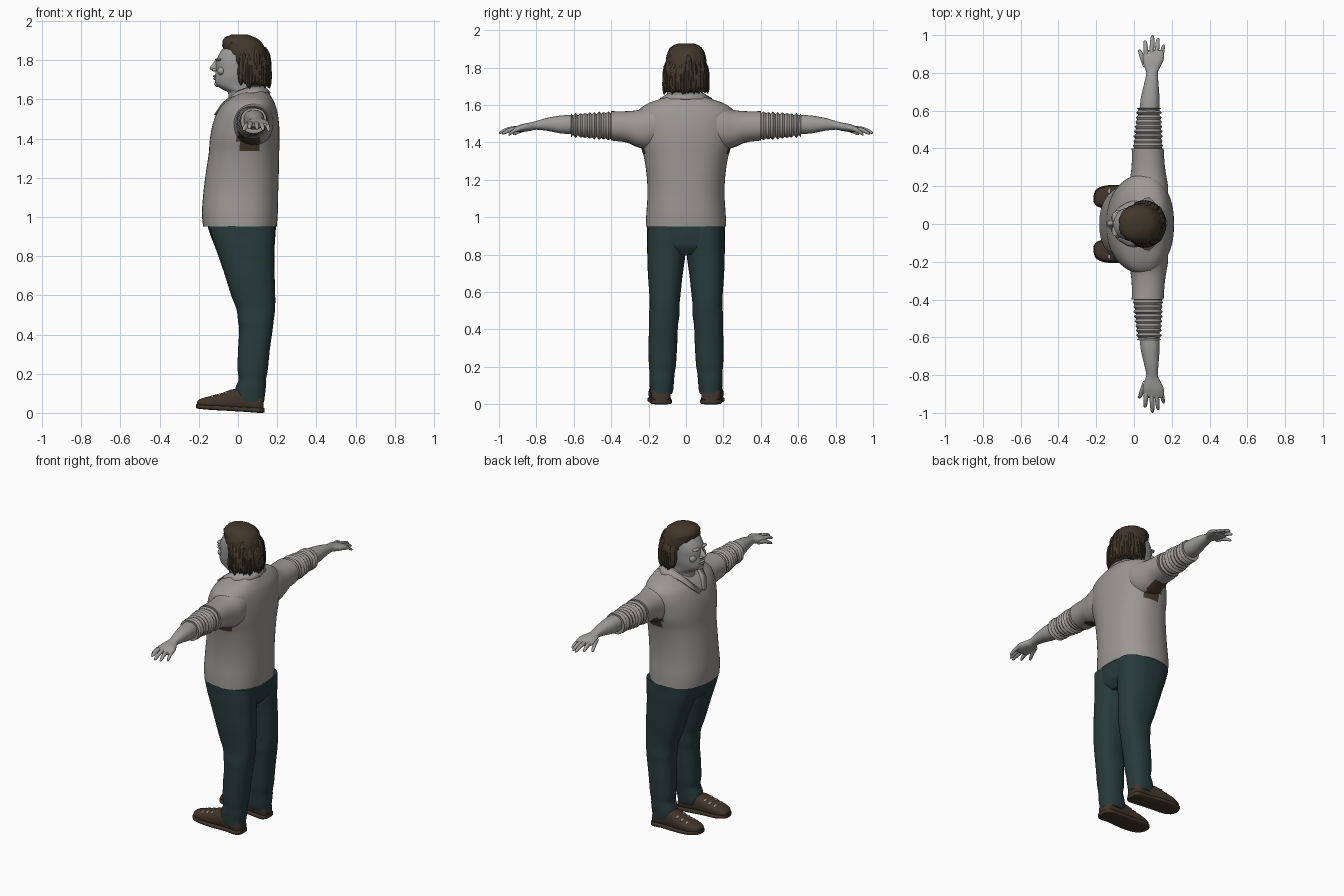
import bpy, bmesh, math, random
from mathutils import Vector

random.seed(4)


def material(name, r, g, b):
    m = bpy.data.materials.new(name)
    m.diffuse_color = (r, g, b, 1)
    return m


SHIRT = material("grey shirt", 0.33, 0.315, 0.295)
SKIN = material("pale skin", 0.34, 0.335, 0.33)
HAIR = material("brown hair", 0.055, 0.038, 0.024)
DENIM = material("dark teal trousers", 0.021, 0.043, 0.044)
LEATHER = material("brown leather", 0.055, 0.036, 0.023)
PATCH = material("brown underarm", 0.06, 0.042, 0.025)


def loft(bm, axis, rows, n=32, steps=4, p=2.2):
    """Rounded sections along an axis; row = position, two extents (or one half width)."""
    rows = [Vector(r if len(r) == 5 else (r[0], r[1], r[2], -r[3], r[3])) for r in rows]
    secs = []
    for i in range(len(rows) - 1):
        p0, p1, p2 = rows[max(i - 1, 0)], rows[i], rows[i + 1]
        p3 = rows[min(i + 2, len(rows) - 1)]
        for k in range(steps):
            t = k / steps
            secs.append(0.5 * (2 * p1 + (p2 - p0) * t + (2 * p0 - 5 * p1 + 4 * p2 - p3) * t * t
                               + (3 * p1 - p0 - 3 * p2 + p3) * t ** 3))
    secs.append(rows[-1])
    rings = []
    for t, a0, a1, b0, b1 in secs:
        ring = []
        for k in range(n):
            ang = 2 * math.pi * k / n
            c, s = math.cos(ang), math.sin(ang)
            c = math.copysign(abs(c) ** (2 / p), c)
            s = math.copysign(abs(s) ** (2 / p), s)
            co = [(a0 + a1) / 2 + c * (a1 - a0) / 2, (b0 + b1) / 2 + s * (b1 - b0) / 2]
            co.insert(axis, t)
            ring.append(bm.verts.new(co))
        rings.append(ring)
    for r, q in zip(rings, rings[1:]):
        for k in range(n):
            bm.faces.new((r[k], r[(k + 1) % n], q[(k + 1) % n], q[k]))
    bm.faces.new(rings[0])
    bm.faces.new(rings[-1])


def blob(bm, centre, size):
    """Ellipsoid with the given radii."""
    new = bmesh.ops.create_uvsphere(bm, u_segments=16, v_segments=10, radius=1)["verts"]
    for v in new:
        v.co = Vector([c + s * q for c, s, q in zip(centre, size, v.co)])


def finish(bm, name, mats, mirror=False, rule=None):
    bmesh.ops.recalc_face_normals(bm, faces=bm.faces)
    bm.normal_update()
    if rule:
        for f in bm.faces:
            f.material_index = rule(f.calc_center_median(), f.normal)
    me = bpy.data.meshes.new(name)
    bm.to_mesh(me)
    bm.free()
    for m in mats:
        me.materials.append(m)
    ob = bpy.data.objects.new(name, me)
    bpy.context.collection.objects.link(ob)
    if mirror:
        mod = ob.modifiers.new("mirror", "MIRROR")
        mod.use_axis = (False, True, False)
    return ob


# Shirt body with open neck and brown underarms
def body_rule(c, nrm):
    if c.x < 0.02 and abs(c.y) < (c.z - 1.51) * 0.6:
        return 1
    return 2 if 0 < c.x < 0.11 and abs(c.y) > 0.15 and 1.34 < c.z < 1.45 else 0


bm = bmesh.new()
loft(bm, 2, [(.95, -.178, .198, .215), (1.02, -.184, .203, .212), (1.12, -.177, .205, .206),
             (1.22, -.165, .208, .21), (1.32, -.150, .21, .225), (1.40, -.143, .212, .248),
             (1.47, -.130, .21, .258), (1.53, -.108, .202, .262), (1.575, -.08, .19, .25),
             (1.61, -.04, .172, .20), (1.635, -.012, .155, .13), (1.655, .0, .14, .085)],
     n=64, steps=5, p=2.3)
finish(bm, "shirt_body", [SHIRT, SKIN, PATCH], rule=body_rule)

# Sleeves, with rolled folds towards the elbow
bm = bmesh.new()
loft(bm, 1, [(.14, -.03, .18, 1.38, 1.612), (.20, -.03, .18, 1.365, 1.592),
             (.26, -.018, .17, 1.375, 1.573), (.32, -.012, .162, 1.40, 1.567),
             (.40, -.012, .157, 1.41, 1.567)], n=48, steps=6)
folds = []
for i in range(19):
    u = i / 18
    e = 0.005 * (-1) ** i * (0.5 + random.random())
    folds.append((.39 + .225 * u, -.005 + .025 * u - e, .15 - .01 * u + e,
                  1.415 + .018 * u - e, 1.562 - .012 * u + e))
loft(bm, 1, folds, n=32, steps=3)
finish(bm, "sleeve", [SHIRT, PATCH], True,
       lambda c, nrm: int(0 < c.x < .11 and c.y < .33 and nrm.z < -.5))

# Collar: a folded strip around the neck opening
bm = bmesh.new()
inner = [(.135, 0, 1.668), (.115, .06, 1.668), (.07, .085, 1.668), (0, .082, 1.645),
         (-.06, .056, 1.60), (-.116, .008, 1.53)]
outer = [(.168, 0, 1.635), (.145, .085, 1.635), (.08, .14, 1.637), (-.035, .115, 1.618),
         (-.087, .085, 1.575), (-.122, .035, 1.523)]
a = [bm.verts.new(q) for q in inner]
b = [bm.verts.new(q) for q in outer]
for i in range(5):
    bm.faces.new((a[i], b[i], b[i + 1], a[i + 1]))
collar = finish(bm, "collar", [SHIRT], True)
collar.modifiers.new("thickness", "SOLIDIFY").thickness = 0.008

# Forearms and palms
bm = bmesh.new()
loft(bm, 1, [(.58, .028, .132, 1.447, 1.547), (.66, .035, .135, 1.447, 1.545),
             (.74, .053, .13, 1.462, 1.532), (.80, .065, .126, 1.468, 1.515),
             (.83, .055, .138, 1.463, 1.507), (.87, .047, .157, 1.458, 1.500),
             (.905, .05, .158, 1.455, 1.488), (.92, .06, .15, 1.46, 1.48)])
finish(bm, "forearm", [SKIN], True)

# Fingers and thumb: start (x, y, z), tip (x, y, z), radius
bm = bmesh.new()
for s, e, r in [((.066, .89, 1.475), (.058, .972, 1.452), .0125),
                ((.093, .89, 1.476), (.098, 1.0, 1.450), .0125),
                ((.118, .89, 1.474), (.128, .985, 1.445), .012),
                ((.144, .88, 1.472), (.157, .95, 1.440), .011),
                ((.062, .83, 1.475), (.028, .925, 1.443), .0135)]:
    rows = []
    for u, k in [(0, 1), (.3, 1), (.6, .95), (.85, .8), (.96, .5), (1, .15)]:
        x, y, z = Vector(s).lerp(Vector(e), u)
        z += 0.008 * math.sin(math.pi * u)
        rows.append((y, x - r * k, x + r * k, z - r * k, z + r * k))
    loft(bm, 1, rows, n=12, steps=2, p=2)
finish(bm, "fingers", [SKIN], True)

# Trouser hips and legs
bm = bmesh.new()
loft(bm, 2, [(.80, -.06, .15, .12), (.84, -.11, .18, .19), (.88, -.13, .188, .205),
             (.92, -.145, .192, .208), (.97, -.16, .194, .208)], n=48, p=2.4)
finish(bm, "trouser_hips", [DENIM])
bm = bmesh.new()
loft(bm, 2, [(.055, -.005, .133, .075, .19), (.08, -.02, .136, .068, .193),
             (.13, -.012, .142, .064, .196), (.17, .003, .143, .06, .195),
             (.22, -.002, .152, .053, .199), (.32, .0, .162, .047, .2),
             (.42, .006, .176, .043, .198), (.47, .0, .182, .036, .199),
             (.53, -.008, .189, .035, .194), (.60, -.035, .19, .028, .197),
             (.70, -.066, .187, .017, .204), (.80, -.10, .185, .003, .207),
             (.87, -.125, .188, .0, .208), (.95, -.148, .19, .0, .206)], n=40, p=2.4)
finish(bm, "trouser_leg", [DENIM], True)

# Shoes: upper and sole
bm = bmesh.new()
loft(bm, 0, [(-.208, .115, .15, .035, .058), (-.195, .10, .18, .028, .07),
             (-.15, .087, .198, .022, .084), (-.08, .085, .2, .016, .102),
             (-.02, .083, .193, .012, .122), (.05, .082, .185, .008, .115),
             (.11, .083, .184, .004, .10), (.13, .10, .165, .006, .075)], p=2.6)
loft(bm, 0, [(-.214, .12, .15, .024, .044), (-.2, .097, .183, .021, .044),
             (-.15, .08, .204, .016, .04), (-.06, .08, .205, .011, .036),
             (.04, .076, .192, .005, .03), (.11, .077, .19, .0, .026),
             (.135, .1, .168, .002, .026)], p=5)
finish(bm, "shoe", [LEATHER], True)

# Openings in the shoe uppers
bm = bmesh.new()
for x, z in [(-.13, .083), (-.095, .092), (-.06, .102)]:
    for side in (-1, 1):
        blob(bm, (x, .143 + side * .028, z - .003), (.009, .018, .009))
finish(bm, "shoe_opening", [SKIN], True)

# Head and neck
bm = bmesh.new()
loft(bm, 2, [(1.55, -.06, .11, .08), (1.60, -.05, .11, .072), (1.635, -.052, .11, .07),
             (1.65, -.078, .11, .071), (1.675, -.112, .112, .074), (1.71, -.118, .118, .083),
             (1.75, -.113, .125, .089), (1.79, -.113, .13, .092), (1.83, -.097, .13, .092),
             (1.87, -.07, .12, .083), (1.90, -.03, .09, .06)], n=40, p=2.15)
# Nose, brow, lips, cheeks and chin
loft(bm, 2, [(1.742, -.122, -.08, .016), (1.752, -.141, -.08, .02), (1.764, -.143, -.08, .017),
             (1.785, -.127, -.08, .011), (1.805, -.115, -.08, .009)], n=16, p=2)
blob(bm, (-.116, 0, 1.718), (.012, .028, .006))
blob(bm, (-.115, 0, 1.705), (.012, .024, .006))
blob(bm, (-.105, 0, 1.678), (.015, .025, .015))
for s in (-1, 1):
    blob(bm, (-.098, s * .036, 1.803), (.019, .03, .008))
    blob(bm, (-.085, s * .05, 1.745), (.02, .025, .022))
    blob(bm, (-.121, s * .017, 1.75), (.013, .009, .008))
finish(bm, "head", [SKIN])

# Hair: rough cap with loose locks around the sides and back
bm = bmesh.new()
loft(bm, 2, [(1.67, .035, .13, .095), (1.70, .01, .15, .11), (1.75, -.015, .156, .112),
             (1.80, -.047, .152, .11), (1.85, -.073, .143, .106), (1.89, -.082, .122, .096),
             (1.915, -.068, .09, .075), (1.93, -.035, .05, .04)], n=40, steps=3)
for v in bm.verts:
    v.co += Vector((v.co.x - .04, v.co.y, 0)) * random.uniform(-.05, .03)
for i in range(34):
    ang = -2.0 + 4.0 * i / 33 + random.uniform(-.05, .05)
    d = Vector((math.cos(ang), math.sin(ang), 0))
    low = 1.645 + .02 * random.random() + .035 * max(0, -d.x) + .01
    top = random.uniform(1.80, 1.87)
    rows = []
    for u, rad, w in [(0, 1.02, .002), (.15, .98, .013), (.45, .93, .02), (.8, .88, .018), (1, .8, .004)]:
        c = Vector((.055 + .105 * rad * d.x, .115 * rad * d.y))
        rows.append((low + (top - low) * u, c.x - w, c.x + w, c.y - w, c.y + w))
    loft(bm, 2, rows, n=8, steps=2, p=2)
finish(bm, "hair", [HAIR])

# Smooth shading, keeping hard edges
bpy.ops.object.select_all(action="SELECT")
bpy.context.view_layer.objects.active = bpy.data.objects["shirt_body"]
bpy.ops.object.shade_smooth_by_angle(angle=math.radians(40))
